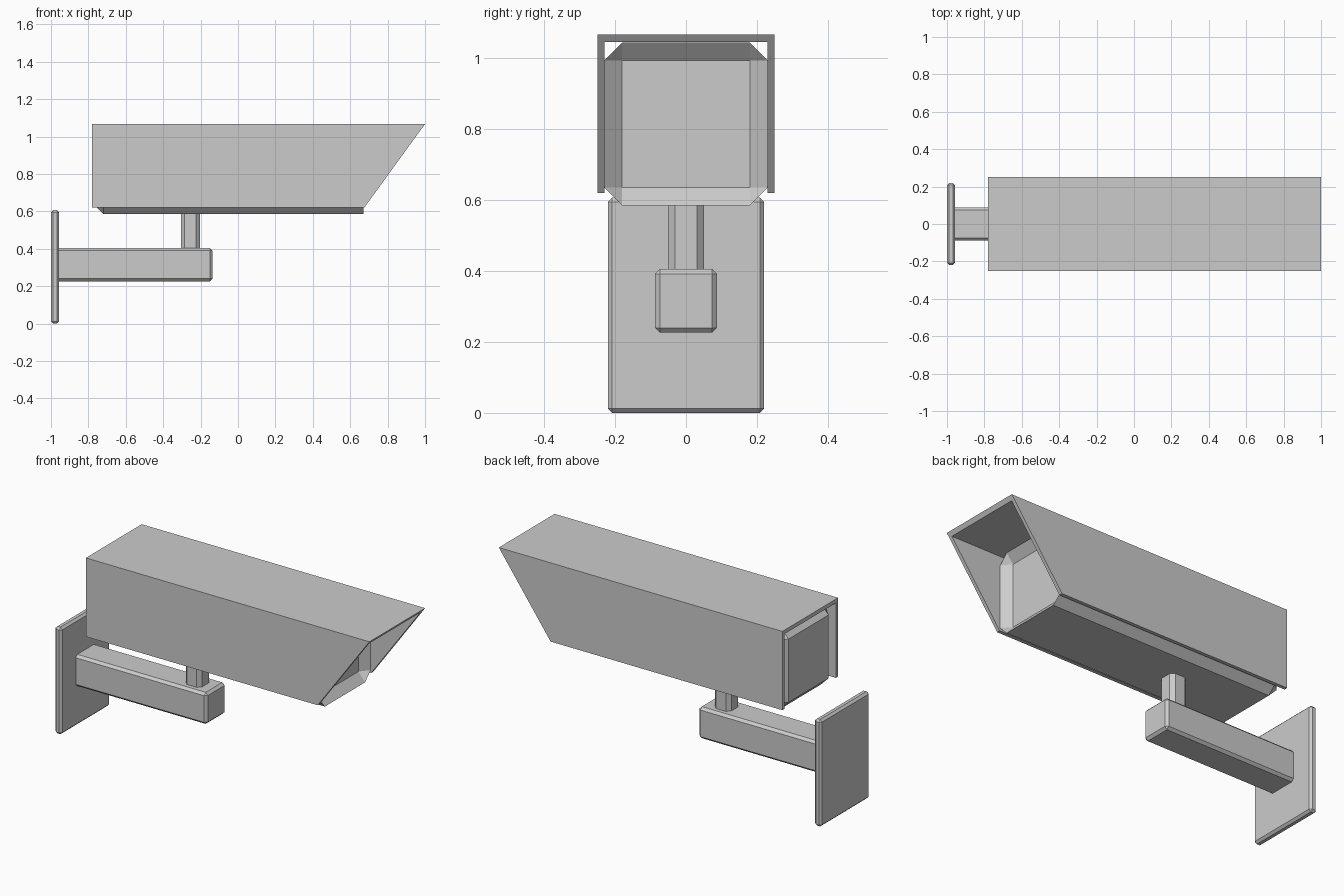
import bpy, bmesh

if "Cube" in bpy.data.objects:
    bpy.data.objects.remove(bpy.data.objects["Cube"])


def finish(name, bm):
    bmesh.ops.recalc_face_normals(bm, faces=bm.faces[:])
    mesh = bpy.data.meshes.new(name)
    bm.to_mesh(mesh)
    bm.free()
    obj = bpy.data.objects.new(name, mesh)
    bpy.context.collection.objects.link(obj)
    return obj


def chamfered_box(lo, hi, width, vertical_only=False):
    """Box between two corners with single-segment chamfers."""
    bm = bmesh.new()
    bmesh.ops.create_cube(bm, size=1)
    for v in bm.verts:
        v.co = [lo[i] if v.co[i] < 0 else hi[i] for i in range(3)]
    edges = [e for e in bm.edges if not vertical_only
             or abs(e.verts[0].co.z - e.verts[1].co.z) > 1e-4]
    bmesh.ops.bevel(bm, geom=edges, offset=width, offset_type='OFFSET',
                    segments=1, profile=0.5, affect='EDGES')
    return bm


# Wall plate, arm and post
finish("wall_plate", chamfered_box((-1, -0.22, 0), (-0.957, 0.22, 0.607), 0.012))
finish("arm", chamfered_box((-0.975, -0.088, 0.226), (-0.137, 0.088, 0.405), 0.014))
finish("post", chamfered_box((-0.306, -0.051, 0.395), (-0.204, 0.051, 0.60), 0.02, True))

# Camera body: chamfered box whose front panel is pushed inwards
bm = chamfered_box((-0.77, -0.23, 0.585), (0.722, 0.23, 1.044), 0.05)
for v in bm.verts:
    if v.co.x > 0.715:
        v.co.x = 0.63
finish("camera_body", bm)

# Hood: inverted U section swept along x, with a slanted front
top, low = 1.067, 0.62
section = [(-0.25, low), (-0.25, top), (0.25, top), (0.25, low),
           (0.23, low), (0.23, 1.045), (-0.23, 1.045), (-0.23, low)]
bm = bmesh.new()
back = [bm.verts.new((-0.78, y, z)) for y, z in section]
front = [bm.verts.new((0.675 + (z - low) / (top - low) * 0.325, y, z))
         for y, z in section]
for i in range(8):
    j = (i + 1) % 8
    bm.faces.new((back[i], back[j], front[j], front[i]))
for ring in (back, front):
    for q in ((0, 1, 6, 7), (1, 2, 5, 6), (2, 3, 4, 5)):
        bm.faces.new([ring[k] for k in q])
finish("hood", bm)
